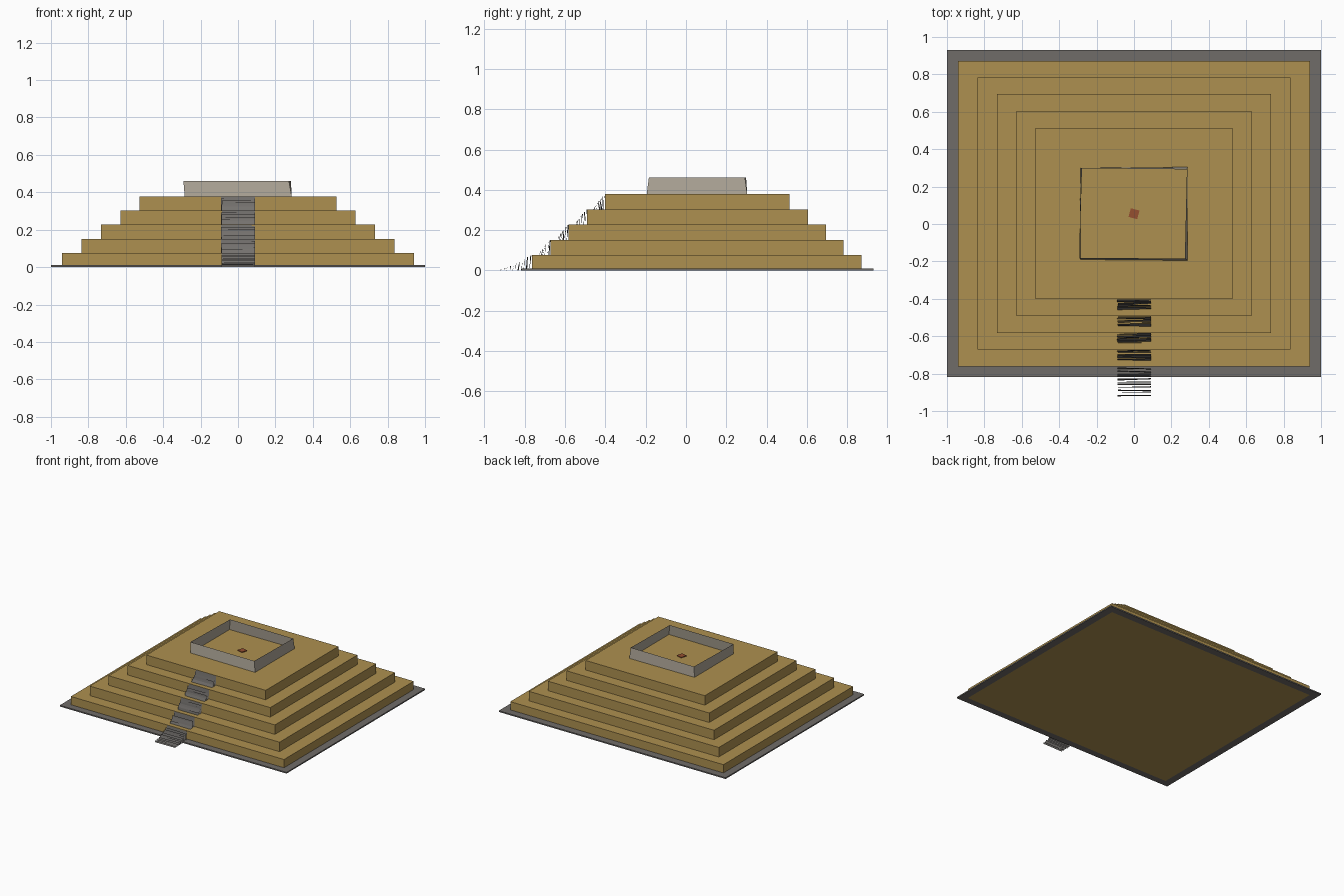
import bpy, bmesh, random
from math import sin, cos, radians

if "Cube" in bpy.data.objects:
    bpy.data.objects.remove(bpy.data.objects["Cube"])

random.seed(4)
YC = 0.055      # pyramid centre in y
H = 0.0757      # tier height


def material(name, rgb):
    m = bpy.data.materials.new(name)
    m.diffuse_color = (*rgb, 1)
    m.use_nodes = True
    m.node_tree.nodes["Principled BSDF"].inputs["Base Color"].default_value = m.diffuse_color
    return m


tan = material("sandstone", (0.42, 0.28, 0.08))
dark = material("dark_paving", (0.16, 0.15, 0.14))
stone = material("pale_stone", (0.42, 0.38, 0.31))
step_grey = material("step_stone", (0.18, 0.17, 0.16))
red = material("red_clay", (0.30, 0.08, 0.03))


def make(name, quads, mat):
    """Object from a list of four-corner faces."""
    bm = bmesh.new()
    for q in quads:
        bm.faces.new([bm.verts.new(c) for c in q])
    bmesh.ops.remove_doubles(bm, verts=bm.verts, dist=1e-5)
    me = bpy.data.meshes.new(name)
    bm.to_mesh(me)
    bm.free()
    ob = bpy.data.objects.new(name, me)
    bpy.context.collection.objects.link(ob)
    me.materials.append(mat)
    return ob


def rect(hx, y0, y1, z):
    return [(-hx, y0, z), (hx, y0, z), (hx, y1, z), (-hx, y1, z)]


def band(a, b):
    """Quads joining two four-corner loops."""
    return [[a[i], a[(i + 1) % 4], b[(i + 1) % 4], b[i]] for i in range(4)]


# stepped tiers
tiers = [(0.94, -0.763, 0.871), (0.837, -0.672, 0.782), (0.733, -0.582, 0.694),
         (0.629, -0.492, 0.605), (0.526, -0.402, 0.514)]
for i, (hx, y0, y1) in enumerate(tiers):
    lo, hi = rect(hx, y0, y1, i * H), rect(hx, y0, y1, (i + 1) * H)
    make(f"tier_{i + 1}", band(lo, hi) + [lo[::-1], hi], tan)

# thin paved border around the foot
out = [rect(1.0, -0.817, 0.93, z) for z in (0, 0.01)]
inn = [rect(0.94, -0.763, 0.871, z) for z in (0, 0.01)]
make("paved_border", band(out[0], out[1]) + band(out[1], inn[1])
     + band(inn[0], out[0]), dark)

# slightly leaning thin walls of the summit enclosure
top = 5 * H
low = [(-0.285, -0.190, top), (0.287, -0.195, top), (0.287, 0.304, top), (-0.285, 0.300, top)]
high = [(-0.292, -0.182, top + 0.083), (0.272, -0.184, top + 0.083),
        (0.283, 0.292, top + 0.083), (-0.278, 0.298, top + 0.083)]
make("summit_walls", band(low, high), stone)

# small turned hearth in the middle of the summit
def turned(z, r=0.024, a=radians(-15)):
    return [(x * cos(a) - y * sin(a), YC + x * sin(a) + y * cos(a), z)
            for x, y in ((-r, -r), (r, -r), (r, r), (-r, r))]

hearth = turned(top + 0.006)
make("hearth", band(turned(top), hearth) + [hearth], red)


# stairway: upright uneven slabs climbing each tier
def slab(y, z0, z1):
    j = lambda: random.uniform(-0.004, 0.004)
    x0 = -0.09 + random.uniform(0, 0.006)
    return [(x0, y + j(), z0), (0.09, y + j(), z0),
            (0.09, y + 0.006 + j(), z1), (x0, y + 0.006 + j(), z1)]


for i, (hx, edge, _) in enumerate(tiers):
    run, n = (0.155, 11) if i == 0 else (0.055, 6)
    quads = []
    for k in range(n):
        t = (k + 1) / n
        rise = H * (0.12 + 0.87 * t ** (1.6 if i == 0 else 1.0))
        quads.append(slab(edge - run * (1 - k / n), i * H, i * H + rise))
    make(f"stair_flight_{i + 1}", quads, step_grey)
